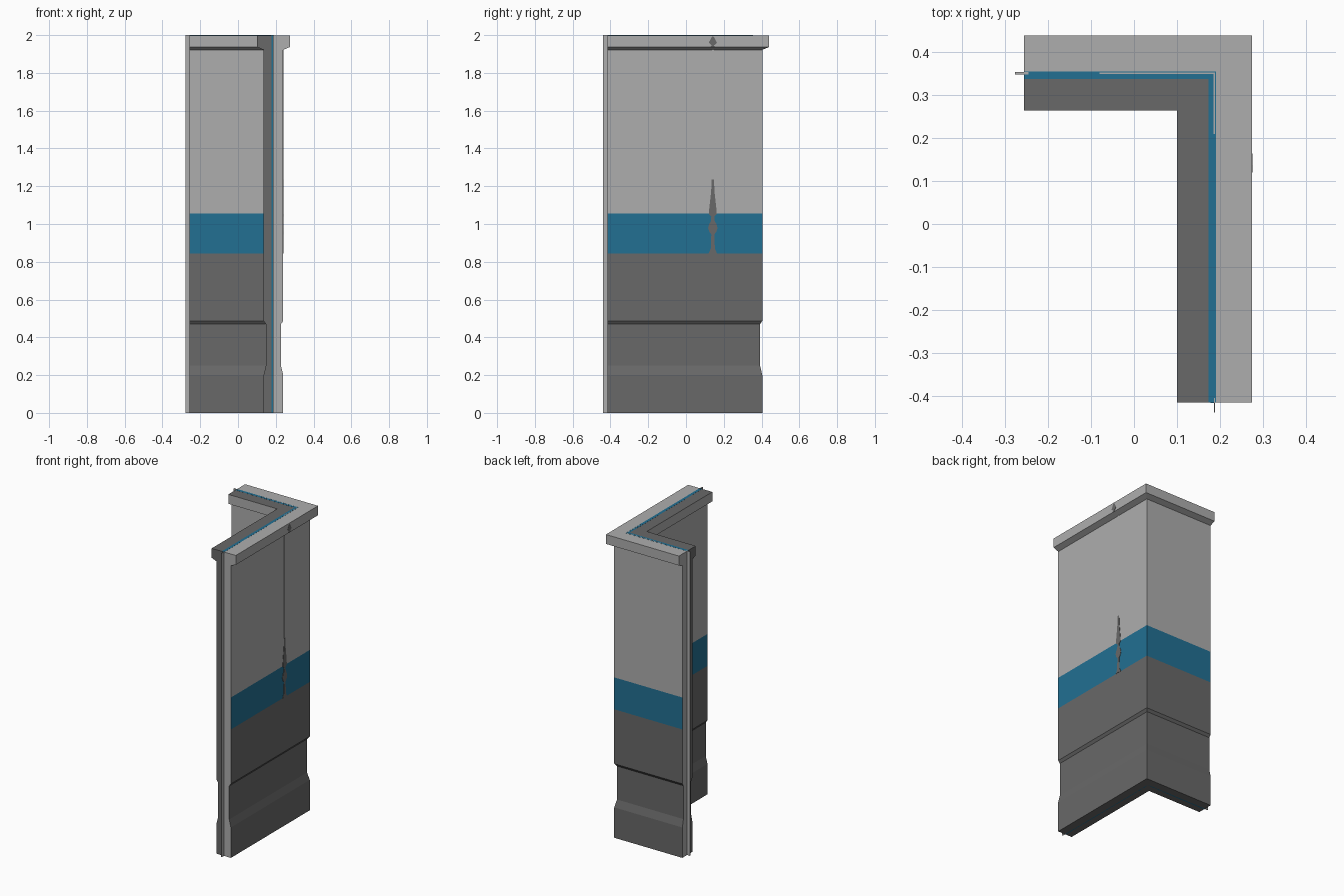
import bpy, bmesh

if "Cube" in bpy.data.objects:
    bpy.data.objects.remove(bpy.data.objects["Cube"])

def material(name, rgb):
    m = bpy.data.materials.new(name)
    m.diffuse_color = (*rgb, 1)
    m.use_nodes = True
    m.node_tree.nodes["Principled BSDF"].inputs["Base Color"].default_value = m.diffuse_color
    return m

LIGHT = material("light grey", (0.42, 0.42, 0.42))
DARK = material("dark grey", (0.14, 0.14, 0.14))
BLUE = material("blue", (0.016, 0.16, 0.29))
MATS = [LIGHT, DARK, BLUE]

CX, CY = 0.1875, 0.352          # centre lines of the two arms
LEFT, FRONT = -0.256, -0.416    # free ends of the two arms

def finish(name, bm):
    bmesh.ops.recalc_face_normals(bm, faces=bm.faces)
    me = bpy.data.meshes.new(name)
    bm.to_mesh(me)
    bm.free()
    for m in MATS:
        me.materials.append(m)
    ob = bpy.data.objects.new(name, me)
    bpy.context.collection.objects.link(ob)
    return ob

def sweep(name, profile, colours, end_colour, left=LEFT, front=FRONT):
    """Run a closed (offset, height) profile round the mitred L corner."""
    bm = bmesh.new()
    rings = [[bm.verts.new(p) for p in ring] for ring in (
        [(left, CY + d, z) for d, z in profile],
        [(CX + d, CY + d, z) for d, z in profile],
        [(CX + d, front, z) for d, z in profile])]
    n = len(profile)
    for a, b in zip(rings, rings[1:]):
        for i in range(n):
            j = (i + 1) % n
            bm.faces.new((a[i], a[j], b[j], b[i])).material_index = colours[i]
    for ring in (rings[0], rings[2]):
        bm.faces.new(ring).material_index = end_colour
    return finish(name, bm)

def bar(d0, d1, z0, z1):
    return [(d0, z0), (d1, z0), (d1, z1), (d0, z1)]

# Wall halves: plinth, blue band, upper panel and coping in one profile
half = [(0, 0), (0.052, 0), (0.052, 0.2), (0.04, 0.25), (0.04, 0.47),
        (0.052, 0.487), (0.052, 0.845), (0.052, 1.055), (0.052, 1.922),
        (0.0875, 1.937), (0.0875, 1.999), (0, 1.999)]
bands = [1, 1, 1, 1, 1, 1, 2, 0, 0, 0]
sweep("outer_wall", half, bands + [0, 0], 0)
sweep("inner_wall", [(-d, z) for d, z in half], bands + [1, 1], 1)

# Blue core showing on the ends and along the top
sweep("core", bar(-0.009, -0.001, 0, 1.998), [2] * 4, 2, LEFT - 0.001, FRONT - 0.001)
sweep("top_inlay", bar(-0.014, 0.004, 1.99, 1.9995), [2] * 4, 2)
sweep("top_seam", bar(-0.002, 0.001, 1.99, 2.0), [0] * 4, 0, -0.08, 0.21)

# Thin joining tongues at both free ends
def box(name, lo, hi, colour):
    bm = bmesh.new()
    bmesh.ops.create_cube(bm, size=1)
    for v in bm.verts:
        v.co = [(l + h) / 2 + c * (h - l) for c, l, h in zip(v.co, lo, hi)]
    for f in bm.faces:
        f.material_index = colour
    return finish(name, bm)

box("left_tongue", (-0.277, CY - 0.003, 0), (LEFT + 0.01, CY + 0.003, 2), 0)
box("front_tongue", (CX - 0.0015, -0.44, 0), (CX + 0.0015, FRONT + 0.01, 2), 0)

# Ornament on the right face: symmetric silhouettes as thin plates
def plate(name, x, thick, outline, colour, y=0.142):
    pts = [(y + w, z) for w, z in outline] + [(y - w, z) for w, z in reversed(outline)]
    bm = bmesh.new()
    face = bm.faces.new([bm.verts.new((x, *p)) for p in pts])
    top = bmesh.ops.extrude_face_region(bm, geom=[face])["geom"]
    bmesh.ops.translate(bm, vec=(thick, 0, 0),
                        verts=[v for v in top if isinstance(v, bmesh.types.BMVert)])
    for f in bm.faces:
        f.material_index = colour
    return finish(name, bm)

wall_x, cap_x = CX + 0.051, CX + 0.0865
plate("spire_ornament", wall_x, 0.003,
      [(0.022, 0.845), (0.011, 0.87), (0.008, 0.945), (0.019, 0.96), (0.025, 0.98),
       (0.019, 1.0), (0.01, 1.015), (0.008, 1.04), (0.021, 1.052), (0.019, 1.08),
       (0.009, 1.17), (0.006, 1.235)], 1)
plate("spire_rib", wall_x, 0.003, [(0.005, 1.235), (0.005, 1.93)], 0)
plate("cap_ornament", cap_x, 0.002,
      [(0.012, 1.938), (0.006, 1.945), (0.022, 1.96), (0.016, 1.97), (0.004, 1.993)], 1)
